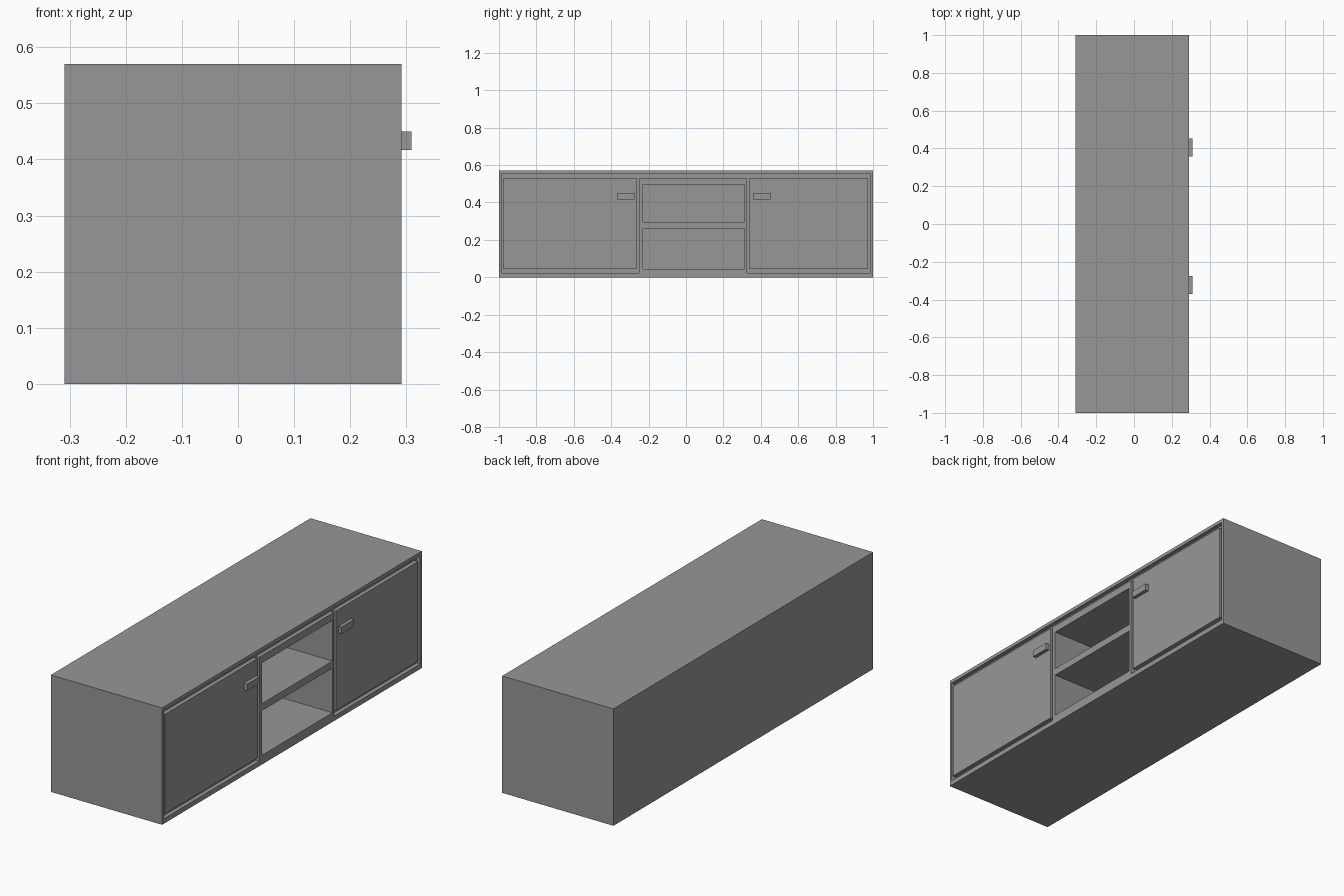
import bpy
import bmesh
from mathutils import Matrix, Vector

cube = bpy.data.objects.get("Cube")
if cube:
    bpy.data.objects.remove(cube, do_unlink=True)

grey = bpy.data.materials.new("plain grey")
grey.use_nodes = True
colour = (0.31, 0.31, 0.31, 1)
grey.diffuse_color = colour
grey.node_tree.nodes["Principled BSDF"].inputs["Base Color"].default_value = colour


def box(name, x, y, z):
    """Box spanning the (low, high) pairs on each axis."""
    low, high = (Vector(corner) for corner in zip(x, y, z))
    bm = bmesh.new()
    bmesh.ops.create_cube(bm, size=1, matrix=Matrix.Translation((low + high) / 2)
                          @ Matrix.Diagonal((high - low).to_4d()))
    mesh = bpy.data.meshes.new(name)
    bm.to_mesh(mesh)
    bm.free()
    mesh.materials.append(grey)
    obj = bpy.data.objects.new(name, mesh)
    bpy.context.collection.objects.link(obj)
    return obj


def cut(target, x, y, z):
    """Carve a box-shaped hollow out of the target."""
    cutter = box("cutter", x, y, z)
    cutter.hide_render = True
    mod = target.modifiers.new("hollow", "BOOLEAN")
    mod.operation = "DIFFERENCE"
    mod.solver = "EXACT"
    mod.object = cutter
    bpy.context.view_layer.objects.active = target
    bpy.ops.object.modifier_apply(modifier=mod.name)
    bpy.data.objects.remove(cutter, do_unlink=True)


BACK, FRONT = -0.309, 0.291
PROUD = FRONT + 0.05      # cutters reach past the front face
RECESS = FRONT - 0.02     # floor of the gaps round the doors
RIM_TOP, DOOR_TOP = 0.553, 0.53

cabinet = box("cabinet_body", (BACK, FRONT), (-1, 1), (0, 0.57))

# Door recesses and the shadow gap joining them under the top
for y in ((-0.987, -0.25), (0.325, 0.987)):
    cut(cabinet, (RECESS, PROUD), y, (0.024, RIM_TOP))
cut(cabinet, (RECESS, PROUD), (-0.3, 0.4), (DOOR_TOP, RIM_TOP))

# Open shelf compartments
for z in ((0.045, 0.262), (0.297, 0.495)):
    cut(cabinet, (BACK + 0.02, PROUD), (-0.23, 0.312), z)

# Doors, each with a bar handle near its inner edge
for side, door_y, handle_y in (("right", (-0.977, -0.265), (-0.37, -0.275)),
                               ("left", (0.34, 0.972), (0.357, 0.453))):
    box(side + "_door", (RECESS - 0.005, FRONT), door_y, (0.045, DOOR_TOP))
    box(side + "_handle", (FRONT - 0.005, 0.309), handle_y, (0.417, 0.45))
